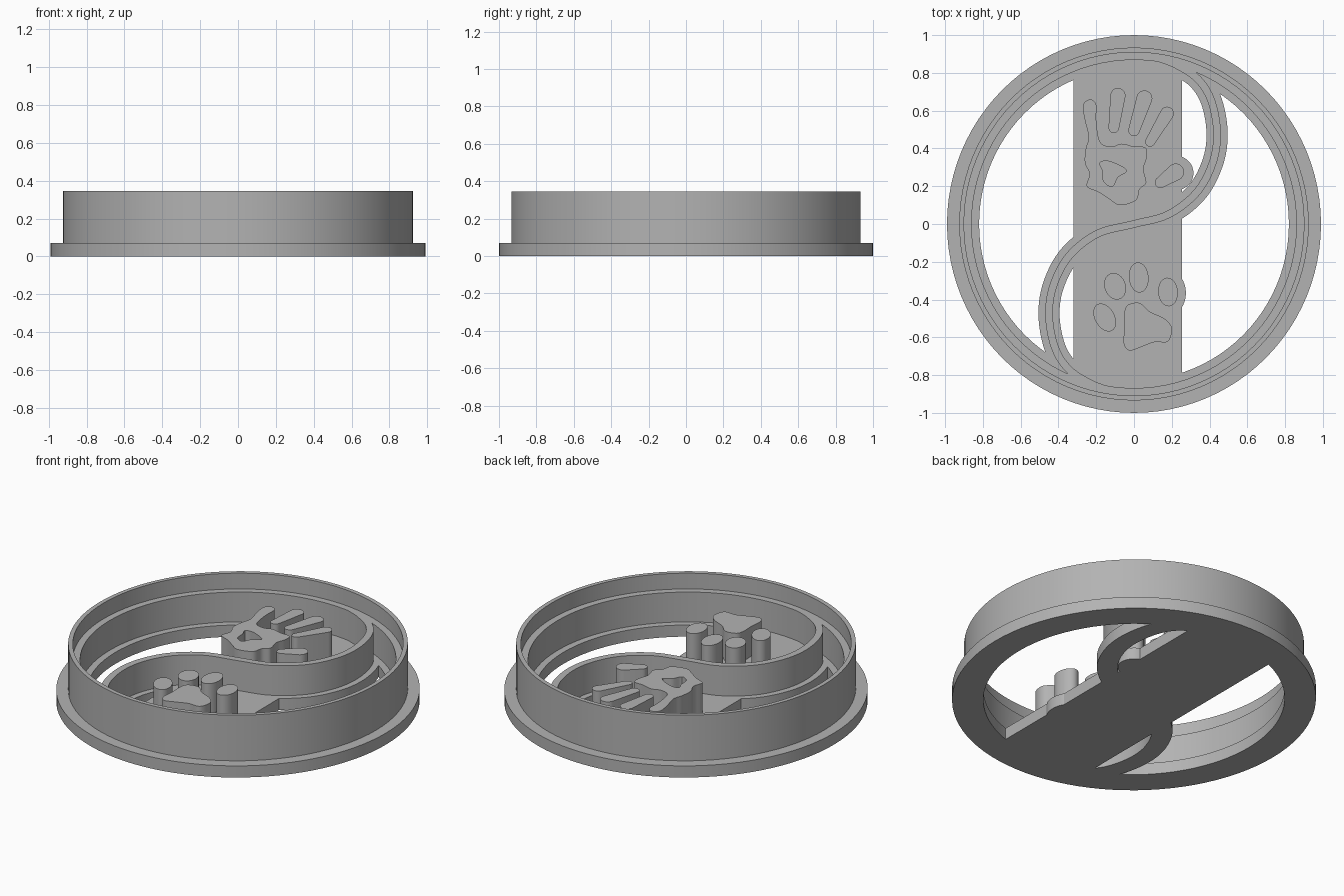
import bpy, bmesh, math
from mathutils import Vector

cube = bpy.data.objects.get("Cube")
if cube:
    bpy.data.objects.remove(cube, do_unlink=True)

GREY = (0.45, 0.45, 0.45, 1)
mat = bpy.data.materials.new("plain grey")
mat.use_nodes = True
mat.diffuse_color = GREY
mat.node_tree.nodes["Principled BSDF"].inputs["Base Color"].default_value = GREY

BASE, LEDGE, RIM = 0.07, 0.25, 0.345


def finish(name, bm):
    bmesh.ops.recalc_face_normals(bm, faces=bm.faces)
    mesh = bpy.data.meshes.new(name)
    bm.to_mesh(mesh)
    bm.free()
    mesh.materials.append(mat)
    obj = bpy.data.objects.new(name, mesh)
    bpy.context.collection.objects.link(obj)
    return obj


def slab(name, outline, z0, z1):
    """Extrude a flat outline between two heights."""
    bm = bmesh.new()
    face = bm.faces.new([bm.verts.new((x, y, z0)) for x, y in outline])
    new = bmesh.ops.extrude_face_region(bm, geom=[face])["geom"]
    verts = [v for v in new if isinstance(v, bmesh.types.BMVert)]
    bmesh.ops.translate(bm, verts=verts, vec=(0, 0, z1 - z0))
    return finish(name, bm)


def smooth(points, closed=True, steps=5):
    """Catmull-Rom curve through the points."""
    pts = [Vector(p) for p in points]
    if closed:
        pts = [pts[-1]] + pts + pts[:2]
    else:
        pts = [2 * pts[0] - pts[1]] + pts + [2 * pts[-1] - pts[-2]]
    out = []
    for a, b, c, d in zip(pts, pts[1:], pts[2:], pts[3:]):
        for i in range(steps):
            t = i / steps
            out.append(b + (c - a) * t / 2 + (2 * a - 5 * b + 4 * c - d) * t * t / 2
                       + (3 * b - a - 3 * c + d) * t ** 3 / 2)
    return out if closed else out + [pts[-2]]


def ribbon(path, half):
    """Outline of a band of constant width along a path."""
    left, right = [], []
    for i, p in enumerate(path):
        d = (path[min(i + 1, len(path) - 1)] - path[max(i - 1, 0)]).normalized()
        n = Vector((-d.y, d.x)) * half
        left.append(p + n)
        right.append(p - n)
    return left + right[::-1]


def oval(cx, cy, rx, ry, tilt=0, n=32):
    c, s = math.cos(math.radians(tilt)), math.sin(math.radians(tilt))
    ring = [(rx * math.cos(2 * math.pi * i / n), ry * math.sin(2 * math.pi * i / n))
            for i in range(n)]
    return [(cx + x * c - y * s, cy + x * s + y * c) for x, y in ring]


def finger(tip, r_tip, root, r_root, n=12):
    """Tapered capsule outline."""
    a = math.atan2(tip[1] - root[1], tip[0] - root[0])
    out = []
    for (x, y), r, start in ((tip, r_tip, a - math.pi / 2), (root, r_root, a + math.pi / 2)):
        for i in range(n + 1):
            t = start + math.pi * i / n
            out.append((x + r * math.cos(t), y + r * math.sin(t)))
    return out


def combine(target, tool, operation):
    mod = target.modifiers.new("combine", 'BOOLEAN')
    mod.operation, mod.solver, mod.object = operation, 'EXACT', tool
    bpy.context.view_layer.objects.active = target
    bpy.ops.object.modifier_apply(modifier=mod.name)
    bpy.data.objects.remove(tool, do_unlink=True)


# Outer ring: wide flange, inner ledge and thin cutting rim
profile = [(0.82, 0), (0.99, 0), (0.99, BASE), (0.925, BASE), (0.925, RIM),
           (0.9, RIM), (0.9, LEDGE), (0.86, LEDGE), (0.86, BASE), (0.82, BASE)]
bm = bmesh.new()
SEG = 96
loops = []
for i in range(SEG):
    a = 2 * math.pi * i / SEG
    loops.append([bm.verts.new((r * math.cos(a), 1.01 * r * math.sin(a), z))
                  for r, z in profile])
for i in range(SEG):
    p, q = loops[i], loops[(i + 1) % SEG]
    for j in range(len(profile)):
        k = (j + 1) % len(profile)
        bm.faces.new((p[j], q[j], q[k], p[k]))
frame = finish("cutter_frame", bm)

# S-shaped divider, turned half round for its second half
half_s = [(0.13, 0.88), (0.23, 0.84), (0.34, 0.765), (0.41, 0.65), (0.44, 0.48),
          (0.415, 0.32), (0.33, 0.165), (0.18, 0.05)]
path = smooth(half_s + [(0, 0)] + [(-x - 0.01, -y) for x, y in reversed(half_s)], False, 8)

# Join the flat base pieces
strip = [(-0.32, -0.84), (0.255, -0.84), (0.255, 0.84), (-0.32, 0.84)]
for outline in (strip, ribbon(path, 0.056), oval(0.225, 0.27, 0.09, 0.09),
                oval(0.18, -0.365, 0.095, 0.12)):
    combine(frame, slab("base_piece", outline, 0, BASE), 'UNION')

divider = slab("divider_wall", ribbon(path, 0.02), 0.02, LEDGE)

# Hand print: palm with little finger and a hole, then the other fingers
palm_line = [(-.27, .63), (-.23, .66), (-.2, .63), (-.2, .55), (-.18, .435), (-.12, .41),
             (-.065, .425), (0, .41), (.06, .405), (.068, .355), (.05, .29), (.065, .22),
             (.03, .185), (.01, .125), (-.075, .1), (-.135, .135), (-.19, .17),
             (-.25, .2), (-.235, .265), (-.26, .325), (-.255, .4), (-.24, .46), (-.26, .55)]
hole_line = [(-.18, .325), (-.125, .33), (-.04, .285), (-.085, .25), (-.115, .2),
             (-.16, .225), (-.165, .28)]
palm = slab("palm", smooth(palm_line), 0.02, LEDGE)
combine(palm, slab("palm_hole", smooth(hole_line), BASE, 0.4), 'DIFFERENCE')
parts = [frame, divider, palm]
for name, shape in (
        ("ring_finger", ((-.085, .68), .04, (-.107, .51), .028)),
        ("middle_finger", ((.055, .665), .042, (.0, .495), .03)),
        ("index_finger", ((.175, .585), .036, (.085, .435), .026)),
        ("thumb", ((.22, .275), .045, (.14, .22), .03))):
    parts.append(slab(name, finger(*shape), 0.02, LEDGE))

# Paw print: four toes and a pad
for i, toe in enumerate(((-.155, -.495, .052, .08, 30), (-.1, -.33, .056, .072, 20),
                         (.025, -.283, .052, .08, 5), (.18, -.36, .052, .076, 5))):
    parts.append(slab(f"paw_toe_{i + 1}", oval(*toe), 0.02, LEDGE))
pad_line = [(-.035, -.43), (.03, -.418), (.085, -.465), (.16, -.5), (.2, -.55),
            (.18, -.622), (.11, -.625), (.04, -.65), (-.025, -.67), (-.055, -.63),
            (-.05, -.55), (-.052, -.48)]
parts.append(slab("paw_pad", smooth(pad_line), 0.02, LEDGE))

# Smooth round walls, sharp rims
for obj in parts:
    bpy.ops.object.select_all(action='DESELECT')
    obj.select_set(True)
    bpy.context.view_layer.objects.active = obj
    bpy.ops.object.shade_smooth_by_angle(angle=math.radians(30))
